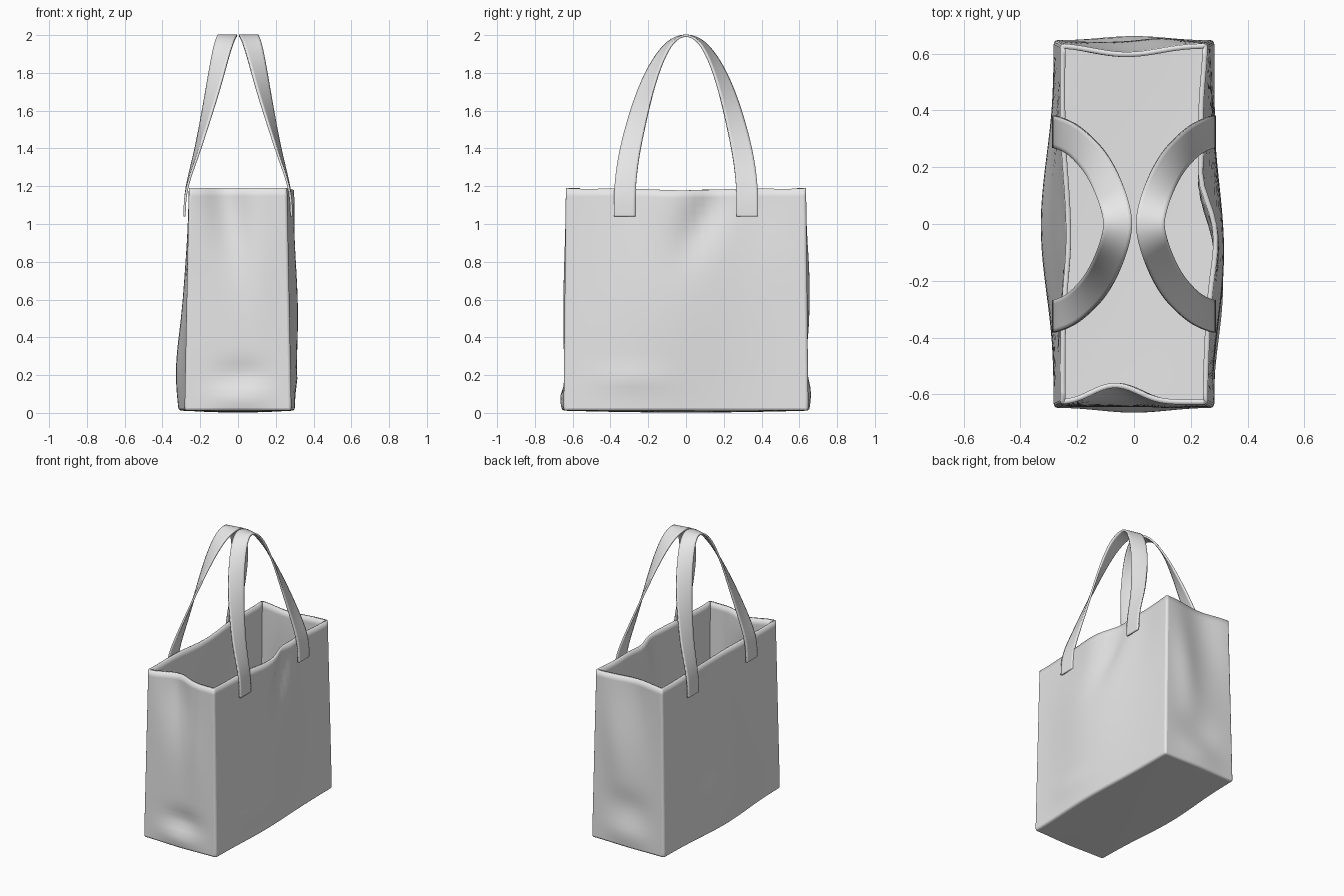
import bpy, bmesh
from math import sin, cos, exp, radians
from mathutils import Vector

cube = bpy.data.objects.get("Cube")
if cube:
    bpy.data.objects.remove(cube, do_unlink=True)

fabric = bpy.data.materials.new("pale grey fabric")
fabric.use_nodes = True
grey = (0.8, 0.8, 0.8, 1)
fabric.diffuse_color = grey
fabric.node_tree.nodes["Principled BSDF"].inputs["Base Color"].default_value = grey


def make_object(name, bm):
    mesh = bpy.data.meshes.new(name)
    bm.to_mesh(mesh)
    bm.free()
    mesh.materials.append(fabric)
    obj = bpy.data.objects.new(name, mesh)
    bpy.context.collection.objects.link(obj)
    return obj


def finish(obj, angle):
    bpy.ops.object.select_all(action='DESELECT')
    obj.select_set(True)
    bpy.context.view_layer.objects.active = obj
    bpy.ops.object.shade_smooth_by_angle(angle=radians(angle))


def folds(bumps, u, z):
    # each soft fold: centre u, centre z, half-width, half-height, lean, depth
    return sum(d * exp(-((u - cu - lean * (z - cz)) / su) ** 2 - ((z - cz) / sz) ** 2)
               for cu, cz, su, sz, lean, d in bumps)


LEFT_FOLDS = [(-0.1, 0.6, 0.35, 0.6, 0, 0.045), (0.1, 1.05, 0.1, 0.22, 0.4, -0.035),
              (-0.05, 1.19, 0.15, 0.2, 0, 0.02), (0.4, 1.15, 0.2, 0.3, 0, -0.02),
              (-0.3, 0.18, 0.2, 0.06, 0, 0.012)]
RIGHT_FOLDS = [(0, 0.2, 0.35, 0.3, 0, 0.045), (0.1, 0.65, 0.25, 0.4, 0.3, 0.015),
               (0, 1.15, 0.25, 0.3, 0, -0.02), (-0.25, 0.8, 0.1, 0.3, 0.4, -0.012)]
FRONT_FOLDS = [(-0.06, 1.15, 0.12, 0.35, -0.15, -0.06), (0.1, 0.8, 0.09, 0.4, -0.1, 0.012),
               (0.02, 0.2, 0.13, 0.07, 0, -0.02), (0, 0.08, 0.16, 0.07, 0, 0.02)]
BACK_FOLDS = [(-0.03, 1.15, 0.16, 0.4, 0.15, -0.03), (0.1, 0.7, 0.1, 0.3, 0.1, 0.015),
              (0, 0.3, 0.15, 0.1, 0, -0.015), (0, 0.1, 0.16, 0.08, 0, 0.015)]

# Open-topped bag body
bm = bmesh.new()
bmesh.ops.create_cube(bm, size=2)
bmesh.ops.subdivide_edges(bm, edges=bm.edges[:], cuts=27, use_grid_fill=True)
bmesh.ops.delete(bm, geom=[f for f in bm.faces if f.normal.z > 0.9], context='FACES')
for v in bm.verts:
    a, b, c = v.co
    t = (c + 1) / 2
    x, y, z = a * (0.283 - 0.023 * t), b * (0.648 - 0.012 * t), 0.012 + 1.178 * t
    fade_x, fade_y = 1 - a ** 4, 1 - b ** 4
    if abs(a) > 0.999:
        x += a * fade_y * folds(LEFT_FOLDS if a > 0 else RIGHT_FOLDS, y, z)
    if abs(b) > 0.999:
        y += b * fade_x * folds(BACK_FOLDS if b > 0 else FRONT_FOLDS, x, z)
    # sagging rim and slightly uneven base
    z -= t ** 8 * 0.012 * fade_x * fade_y if abs(b) < 0.999 else 0
    if abs(a) > 0.999:
        z -= t ** 8 * 0.012 * fade_y * (0.6 + 0.4 * cos(9 * y))
    if t < 0.001:
        z -= 0.01 * (1 - a * a) * (1 - b * b)
    v.co = (x, y, z)
body = make_object("bag_body", bm)
bevel = body.modifiers.new("Soft corners", 'BEVEL')
bevel.width, bevel.segments = 0.014, 3
bevel.limit_method, bevel.angle_limit = 'ANGLE', radians(50)
shell = body.modifiers.new("Fabric thickness", 'SOLIDIFY')
shell.thickness, shell.offset = 0.018, -1
finish(body, 60)

# Strap centre line for one arm: distance out, distance along, height, twist
ARM = [(0.283, 0.325, 1.04, 0), (0.283, 0.325, 1.07, 0), (0.277, 0.325, 1.19, 0),
       (0.222, 0.305, 1.36, 10), (0.178, 0.265, 1.53, 22), (0.138, 0.222, 1.69, 38),
       (0.105, 0.165, 1.84, 54), (0.078, 0.1, 1.95, 70), (0.062, 0.045, 1.99, 80)]
path = ARM + [(0.055, 0, 2.0, 90)] + [(x, -y, z, 180 - a) for x, y, z, a in reversed(ARM)]


def add_handle(name, side):
    bm = bmesh.new()
    rows = []
    for x, y, z, twist in path:
        half = 0.057 - 0.006 * sin(radians(twist))
        across = Vector((-side * sin(radians(twist)), cos(radians(twist)), 0))
        centre = Vector((side * x, y, z))
        rows.append([bm.verts.new(centre + across * half * k) for k in (-1, 0, 1)])
    for low, high in zip(rows, rows[1:]):
        for i in (0, 1):
            bm.faces.new((low[i], low[i + 1], high[i + 1], high[i]))
    bmesh.ops.recalc_face_normals(bm, faces=bm.faces[:])
    obj = make_object(name, bm)
    smooth = obj.modifiers.new("Smooth strap", 'SUBSURF')
    smooth.levels = smooth.render_levels = 2
    smooth.boundary_smooth = 'PRESERVE_CORNERS'
    thick = obj.modifiers.new("Strap thickness", 'SOLIDIFY')
    thick.thickness, thick.offset = 0.012, 0
    finish(obj, 50)


add_handle("left_handle", 1)
add_handle("right_handle", -1)
